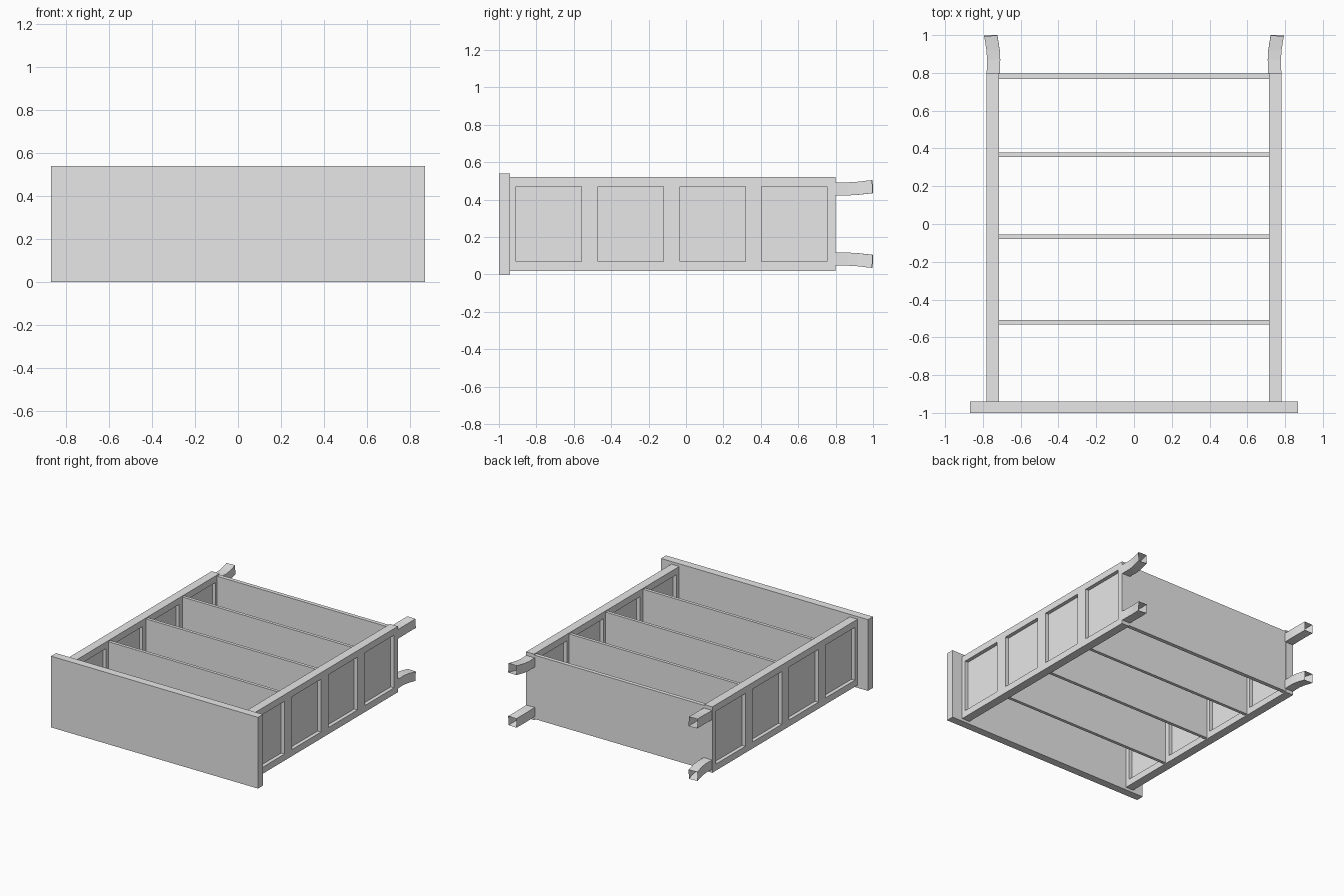
import bpy, bmesh
from mathutils import Vector

cube = bpy.data.objects.get("Cube")
if cube:
    bpy.data.objects.remove(cube, do_unlink=True)

grey = bpy.data.materials.new("plain_grey")
grey.use_nodes = True
grey.diffuse_color = (0.8, 0.8, 0.8, 1)
grey.node_tree.nodes["Principled BSDF"].inputs["Base Color"].default_value = (0.8, 0.8, 0.8, 1)

MID_Z = 0.27  # the unit is symmetric about this height


def finish(name, bm, mirror=None):
    """Turn a bmesh into a named object centred on the symmetry height."""
    mesh = bpy.data.meshes.new(name)
    bm.to_mesh(mesh)
    bm.free()
    mesh.materials.append(grey)
    obj = bpy.data.objects.new(name, mesh)
    obj.location.z = MID_Z
    bpy.context.collection.objects.link(obj)
    if mirror:
        mod = obj.modifiers.new("mirror", "MIRROR")
        mod.use_axis = mirror
        mod.use_mirror_merge = False
    return obj


def box(name, half_x, y0, y1, half_z):
    bm = bmesh.new()
    bmesh.ops.create_cube(bm, size=1)
    bmesh.ops.scale(bm, vec=(2 * half_x, y1 - y0, 2 * half_z), verts=bm.verts)
    bmesh.ops.translate(bm, vec=(0, (y0 + y1) / 2, 0), verts=bm.verts)
    return finish(name, bm)


# Wide slab across the front
box("base_slab", 0.868, -1, -0.94, 0.27)

# Four thin shelves between the sides
for i, y in enumerate((-0.52, -0.068, 0.367, 0.783)):
    thick = 0.015 if i == 3 else 0.012
    box(f"shelf_{i + 1}", 0.717, y - thick, y + thick, 0.242)

# Side walls: a box sliced into a grid, with the panel cells sunk on both faces
bm = bmesh.new()
bmesh.ops.create_cube(bm, size=1)
bmesh.ops.scale(bm, vec=(0.066, 1.74, 0.5), verts=bm.verts)
bmesh.ops.translate(bm, vec=(0.748, -0.07, 0), verts=bm.verts)
starts = [-0.908 + 0.4375 * i for i in range(4)]
cuts = [((0, y, 0), (0, 1, 0)) for s in starts for y in (s, s + 0.35)]
cuts += [((0, 0, z), (0, 0, 1)) for z in (-0.2, 0.2)]
for point, normal in cuts:
    bmesh.ops.bisect_plane(bm, geom=bm.verts[:] + bm.edges[:] + bm.faces[:],
                           plane_co=point, plane_no=normal)
bm.normal_update()
panels = []
for face in bm.faces:
    c = face.calc_center_median()
    if abs(face.normal.x) > 0.9 and abs(c.z) < 0.2 and any(s < c.y < s + 0.35 for s in starts):
        panels.append(face)
bmesh.ops.inset_individual(bm, faces=panels, thickness=0, depth=-0.028)
finish("side_wall", bm, (True, False, False))

# Flared square tube feet, open at the far end
path = [(0.745, 0.798, 0.188), (0.743, 0.87, 0.188), (0.746, 0.92, 0.191), (0.758, 0.998, 0.2)]
bm = bmesh.new()
rings = []
for i, p in enumerate(path):
    tilt = 0.05 * i
    ring = []
    for dx, dz in ((-1, -1), (1, -1), (1, 1), (-1, 1)):
        lean = -tilt * 0.035 * (dx + dz) * 0.3
        ring.append(bm.verts.new(Vector(p) + Vector((dx * 0.035, lean, dz * 0.035))))
    rings.append(ring)
for a, b in zip(rings, rings[1:]):
    for k in range(4):
        n = (k + 1) % 4
        bm.faces.new((a[k], b[k], b[n], a[n]))
bmesh.ops.recalc_face_normals(bm, faces=bm.faces)
finish("flared_foot", bm, (True, False, True))
